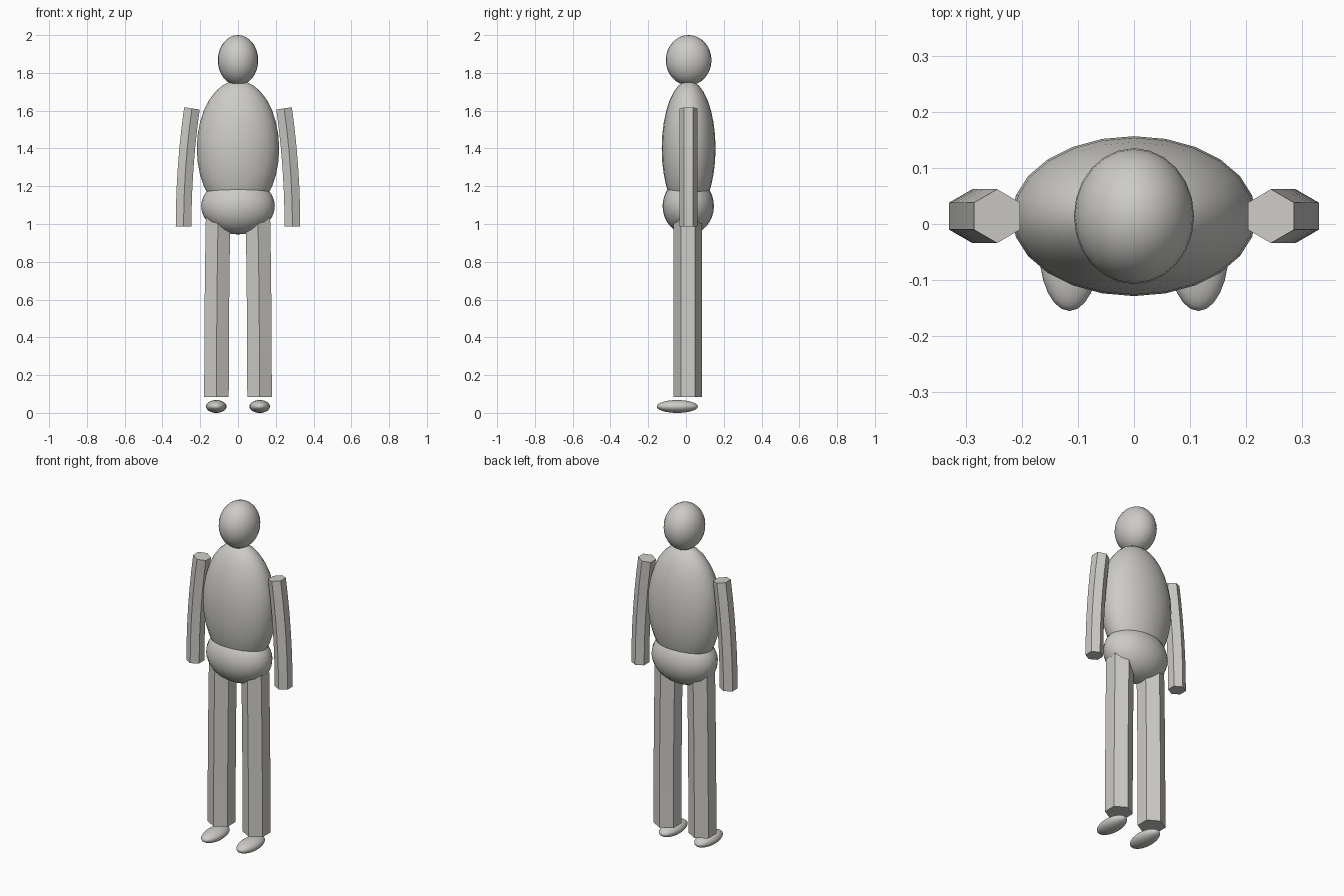
import bpy
import bmesh
from math import atan2, cos, sin, pi

cube = bpy.data.objects.get("Cube")
if cube:
    bpy.data.objects.remove(cube, do_unlink=True)

# One plain material for the whole figure
grey = bpy.data.materials.new("warm light grey")
grey.use_nodes = True
grey.diffuse_color = (0.61, 0.6, 0.57, 1)
grey.node_tree.nodes["Principled BSDF"].inputs["Base Color"].default_value = grey.diffuse_color

MID_Y = 0.014  # depth of the body's centre line


def finish(bm, name, smooth):
    bmesh.ops.recalc_face_normals(bm, faces=bm.faces)
    for face in bm.faces:
        face.smooth = smooth
    mesh = bpy.data.meshes.new(name)
    bm.to_mesh(mesh)
    bm.free()
    mesh.materials.append(grey)
    bpy.context.collection.objects.link(bpy.data.objects.new(name, mesh))


def ellipsoid(name, centre, radii):
    bm = bmesh.new()
    bmesh.ops.create_uvsphere(bm, u_segments=24, v_segments=16, radius=1)
    bmesh.ops.scale(bm, vec=radii, verts=bm.verts)
    bmesh.ops.translate(bm, vec=centre, verts=bm.verts)
    finish(bm, name, True)


def limb(name, side, radius, y, top, bottom, steps=6):
    """Six-sided closed tube, bowing outward from top (x, z) to bottom (x, z)."""
    bm = bmesh.new()
    drop, spread = top[1] - bottom[1], bottom[0] - top[0]
    rings = []
    for i in range(steps + 1):
        t = i / steps
        x = top[0] + spread * t * (2 - t)
        z = top[1] - drop * t
        tilt = atan2(2 * spread * (1 - t), drop)
        ring = []
        for k in range(6):
            a = pi / 2 + k * pi / 3
            out = radius * cos(a)
            ring.append(bm.verts.new((side * (x + out * cos(tilt)),
                                      y + radius * sin(a),
                                      z + out * sin(tilt))))
        rings.append(ring)
    for upper, lower in zip(rings, rings[1:]):
        for k in range(6):
            n = (k + 1) % 6
            bm.faces.new((upper[k], upper[n], lower[n], lower[k]))
    bm.faces.new(rings[0])
    bm.faces.new(rings[-1])
    finish(bm, name, False)


# Head and trunk
ellipsoid("head", (0, MID_Y, 1.867), (0.107, 0.121, 0.133))
ellipsoid("torso", (0, MID_Y, 1.4), (0.218, 0.1425, 0.36))
ellipsoid("pelvis", (0, 0.012, 1.095), (0.195, 0.136, 0.15))

# Paired arms, legs and feet
for label, side in (("left", 1), ("right", -1)):
    limb(label + "_arm", side, 0.048, MID_Y, (0.244, 1.612), (0.288, 0.988))
    limb(label + "_leg", side, 0.075, 0.01, (0.105, 1.06), (0.114, 0.085), steps=4)
    ellipsoid(label + "_foot", (side * 0.115, -0.046, 0.034), (0.054, 0.109, 0.034))
